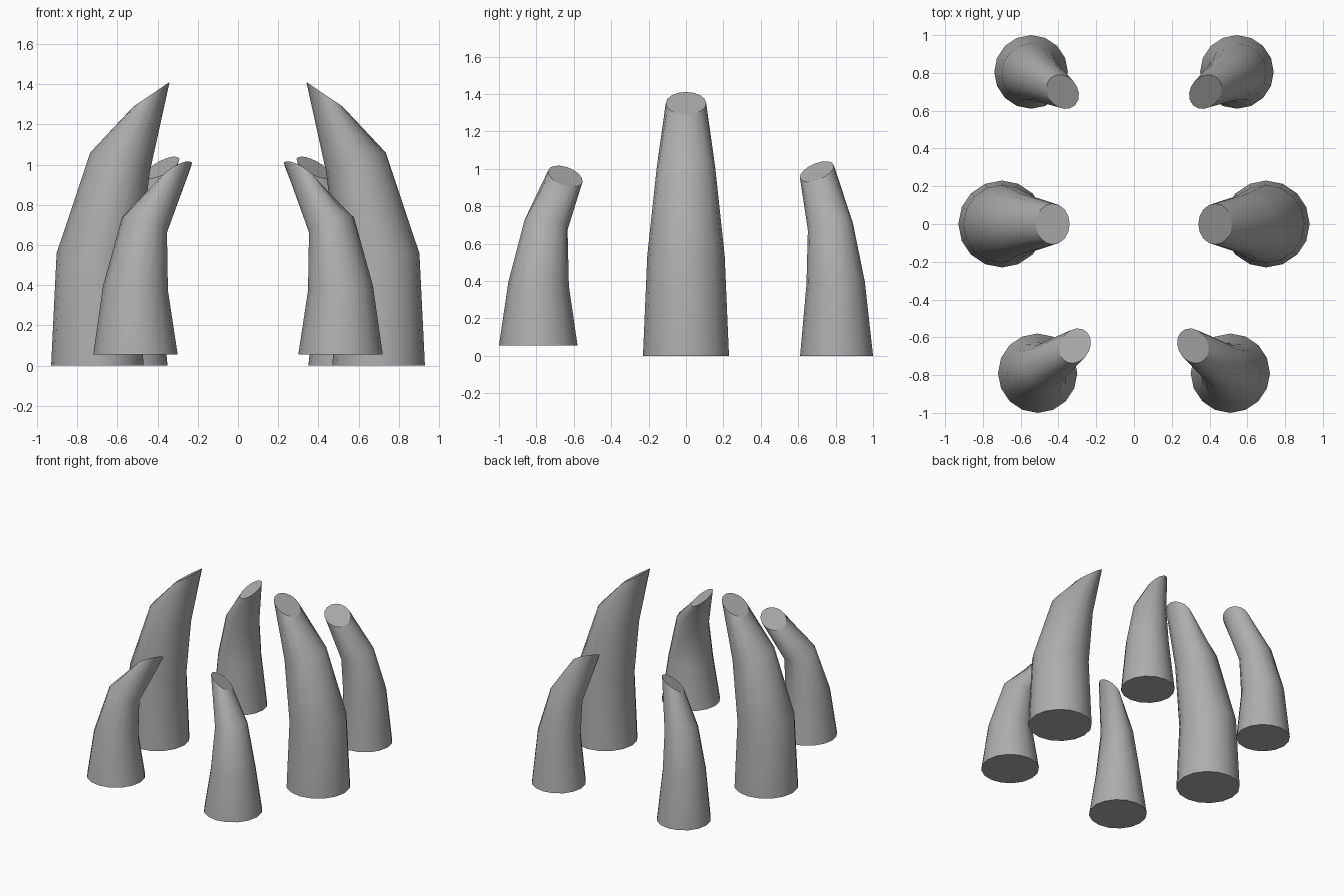
import bpy, bmesh, math
from mathutils import Vector

if "Cube" in bpy.data.objects:
    bpy.data.objects.remove(bpy.data.objects["Cube"])

grey = bpy.data.materials.new("stone grey")
grey.diffuse_color = (0.42, 0.42, 0.42, 1)
grey.use_nodes = True
grey.node_tree.nodes["Principled BSDF"].inputs["Base Color"].default_value = grey.diffuse_color
SIDES = 16


def bent_stalk(name, path, cap_dir, side):
    """Tapered tube through (x, y, z, radius) rings; side = +1 right, -1 left."""
    pts = [Vector((side * x, y, z)) for x, y, z, r in path]
    last = len(pts) - 1
    bm = bmesh.new()
    rings = []
    for i, p in enumerate(pts):
        # flat base, mitred bends, tilted tip
        if i == 0:
            d = Vector((0, 0, 1))
        elif i == last:
            d = Vector((side * cap_dir[0], cap_dir[1], cap_dir[2]))
        else:
            d = (p - pts[i - 1]).normalized() + (pts[i + 1] - p).normalized()
        q = Vector((0, 0, 1)).rotation_difference(d.normalized())
        r = path[i][3]
        ring = []
        for k in range(SIDES):
            a = 2 * math.pi * k / SIDES
            ring.append(bm.verts.new(p + q @ Vector((r * math.cos(a), r * math.sin(a), 0))))
        rings.append(ring)
    for a, b in zip(rings, rings[1:]):
        for k in range(SIDES):
            n = (k + 1) % SIDES
            bm.faces.new((a[k], a[n], b[n], b[k])).smooth = True
    bm.faces.new(rings[0][::-1])
    bm.faces.new(rings[-1])
    # keep the rims of the two end caps crisp
    for e in bm.edges:
        if len(e.link_faces) == 2 and any(len(f.verts) > 4 for f in e.link_faces):
            e.smooth = False
    me = bpy.data.meshes.new(name)
    bm.to_mesh(me)
    bm.free()
    me.materials.append(grey)
    ob = bpy.data.objects.new(name, me)
    bpy.context.collection.objects.link(ob)


# centre-line rings of each right-hand stalk, and the direction its tip faces
stalks = {
    "middle_stalk": ([(0.70, 0, 0, 0.23), (0.697, 0, 0.535, 0.207),
                      (0.587, 0, 1.01, 0.156), (0.43, 0, 1.35, 0.108)], (0.56, 0, 0.83)),
    "front_stalk": ([(0.51, -0.79, 0.055, 0.21), (0.51, -0.788, 0.385, 0.162),
                     (0.465, -0.748, 0.70, 0.118), (0.312, -0.645, 0.96, 0.097)],
                    (0.50, 0.30, 0.80)),
    "back_stalk": ([(0.545, 0.805, 0, 0.195), (0.545, 0.80, 0.39, 0.156),
                    (0.50, 0.772, 0.69, 0.122), (0.378, 0.70, 0.985, 0.097)],
                   (0.45, -0.35, 0.82)),
}
for name, (path, cap_dir) in stalks.items():
    bent_stalk(name + "_right", path, cap_dir, 1)
    bent_stalk(name + "_left", path, cap_dir, -1)
